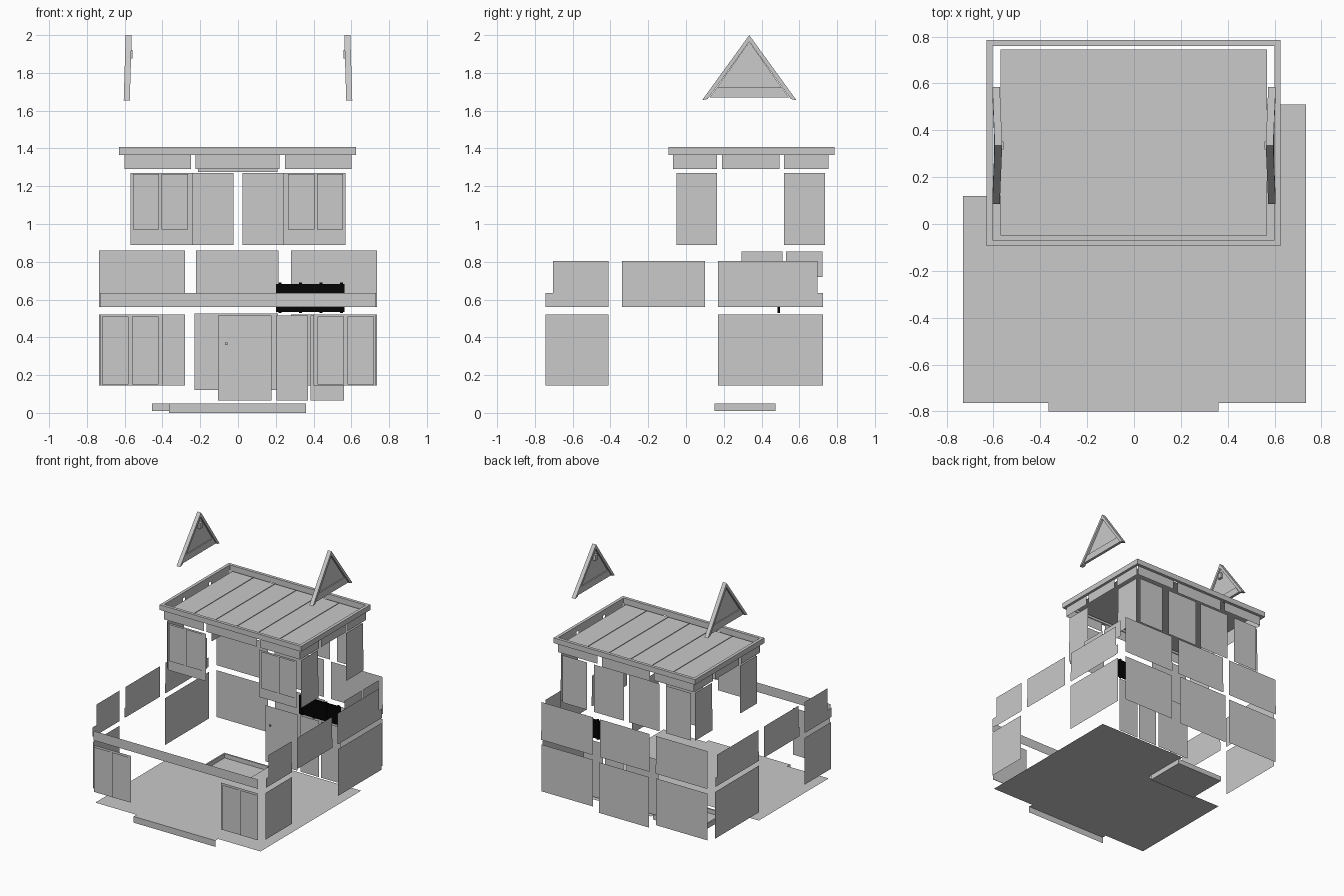
import bpy, bmesh
from mathutils import Vector

if "Cube" in bpy.data.objects:
    bpy.data.objects.remove(bpy.data.objects["Cube"], do_unlink=True)


def material(name, value):
    m = bpy.data.materials.new(name)
    m.use_nodes = True
    color = (value, value, value, 1)
    m.diffuse_color = color
    m.node_tree.nodes["Principled BSDF"].inputs["Base Color"].default_value = color
    return m


GREY = material("plain grey", 0.585)
BLACK = material("railing black", 0.001)


def finish(name, bm, mat=GREY):
    bmesh.ops.recalc_face_normals(bm, faces=bm.faces)
    mesh = bpy.data.meshes.new(name)
    bm.to_mesh(mesh)
    bm.free()
    mesh.materials.append(mat)
    obj = bpy.data.objects.new(name, mesh)
    bpy.context.collection.objects.link(obj)
    return obj


def box(name, x, y, z, mat=GREY):
    """Box from three (low, high) ranges."""
    bm = bmesh.new()
    bmesh.ops.create_cube(bm, size=1)
    for v in bm.verts:
        v.co = Vector([(r[0] + r[1]) / 2 + c * (r[1] - r[0])
                       for r, c in zip((x, y, z), v.co)])
    return finish(name, bm, mat)


def outline(name, points):
    """Single flat face."""
    bm = bmesh.new()
    bm.faces.new([bm.verts.new(p) for p in points])
    mesh = bpy.data.meshes.new(name)
    bm.to_mesh(mesh)
    bm.free()
    mesh.materials.append(GREY)
    bpy.context.collection.objects.link(bpy.data.objects.new(name, mesh))


def sheet_y(name, x, y, z):
    """Upright sheet across x; faces away from the middle of the house."""
    pts = [(x[0], y, z[0]), (x[1], y, z[0]), (x[1], y, z[1]), (x[0], y, z[1])]
    outline(name, pts if y < 0 else pts[::-1])


def sheet_x(name, x, y, z):
    """Upright sheet across y; faces away from the middle of the house."""
    pts = [(x, y[0], z[0]), (x, y[1], z[0]), (x, y[1], z[1]), (x, y[0], z[1])]
    outline(name, pts if x > 0 else pts[::-1])


def prism(name, points, offset):
    """Extrude a closed outline along an offset."""
    bm = bmesh.new()
    face = bm.faces.new([bm.verts.new(p) for p in points])
    ext = bmesh.ops.extrude_face_region(bm, geom=[face])
    moved = [g for g in ext["geom"] if isinstance(g, bmesh.types.BMVert)]
    bmesh.ops.translate(bm, verts=moved, vec=offset)
    return finish(name, bm)


def ring(name, x, y, z, w):
    """Rectangular frame with walls of width w."""
    box(name + "_front", x, (y[0], y[0] + w), z)
    box(name + "_back", x, (y[1] - w, y[1]), z)
    inner = (y[0] + w, y[1] - w)
    box(name + "_right", (x[0], x[0] + w), inner, z)
    box(name + "_left", (x[1] - w, x[1]), inner, z)


def mirrored(s, r):
    return r if s > 0 else (-r[1], -r[0])


# Floor with a corner notch, front step and sunken entry tray
floor = [(-.73, -.765), (-.365, -.765), (-.365, -.8), (.36, -.8), (.36, -.765),
         (.735, -.765), (.735, .51), (-.05, .51), (-.05, .12), (-.73, .12)]
outline("floor", [(x, y, .05) for x, y in floor])
sheet_y("front_step_riser", (-.365, .36), -.8, (0, .05))
box("entry_tray_base", (-.455, -.04), (.15, .475), (.01, .016))
ring("entry_tray_rim", (-.455, -.04), (.15, .475), (.01, .05), .012)

LOW, MID, BAND = (.145, .52), (.56, .805), (.56, .635)
SIDE, FRONT, BACK = .766, -.785, .78

for s, side in ((-1, "right"), (1, "left")):
    # Ground storey side walls
    for part, y in (("front", (-.745, -.41)), ("back", (.17, .725))):
        sheet_x(f"ground_{part}_wall_{side}", s * SIDE, y, LOW)
    # Middle storey side walls with sill bands
    for part, y, yb in (("front", (-.705, -.41), (-.745, -.41)),
                        ("middle", (-.34, .1), (-.34, .1)),
                        ("back", (.17, .695), (.17, .725))):
        sheet_x(f"middle_{part}_wall_{side}", s * (SIDE - .004), y, MID)
        sheet_x(f"middle_{part}_band_{side}", s * (SIDE + .002), yb, BAND)
    # Ground front walls with paired shutters
    sheet_y(f"ground_front_panel_{side}", mirrored(s, (.4, .728)), FRONT, LOW)
    for x in ((.42, .56), (.58, .72)):
        sheet_y(f"ground_shutter_{side}", mirrored(s, x), FRONT - .01, (.15, .51))
    # Back walls of the two lower storeys
    wall = mirrored(s, (.28, .737))
    sheet_y(f"ground_back_wall_{side}", wall, BACK, LOW)
    sheet_y(f"middle_back_wall_{side}", wall, BACK, (.56, .86))
    sheet_y(f"middle_back_band_{side}", wall, BACK + .005, BAND)
    # Upper storey walls and shutters
    sheet_y(f"upper_front_wall_{side}", mirrored(s, (.237, .57)), -.07, (.89, 1.27))
    for x in ((.265, .405), (.418, .555)):
        sheet_y(f"upper_shutter_{side}", mirrored(s, x), -.08, (.97, 1.265))
    for part, x in (("inner", (.023, .29)), ("outer", (.35, .57))):
        sheet_y(f"upper_back_{part}_wall_{side}", mirrored(s, x), .752, (.89, 1.27))
    for part, y in (("front", (-.05, .165)), ("back", (.52, .735))):
        sheet_x(f"upper_{part}_wall_{side}", s * .593, y, (.89, 1.27))
        sheet_x(f"upper_{part}_sill_{side}", s * .597, y, (.89, 1.06))
    # Frieze under the eaves
    for y in ((-.07, .165), (.19, .495), (.52, .755)):
        sheet_x(f"frieze_{side}", s * .605, y, (1.29, 1.365))
    for part, y in (("front", -.075), ("back", .762)):
        sheet_y(f"frieze_{part}_{side}", mirrored(s, (.25, .602)), y, (1.29, 1.365))

# Middle pieces along the front and back
sheet_y("middle_front_band", (-.73, .73), FRONT - .005, BAND)
sheet_y("middle_back_wall_centre", (-.222, .215), BACK, (.56, .86))
sheet_y("middle_back_band_centre", (-.222, .215), BACK + .005, BAND)
sheet_y("frieze_front_centre", (-.225, .22), -.075, (1.29, 1.365))
sheet_y("frieze_back_centre", (-.213, .21), .762, (1.275, 1.365))

# Slatted back door
sheet_y("back_door", (-.23, .212), .8, (.12, .525))
for i in range(6):
    z = .13 + i * .065
    sheet_y("back_door_slat", (-.222, .206), .803, (z, z + .062))

# Interior partitions and end returns
for x in ((-.105, .178), (.205, .37), (.385, .56)):
    sheet_y("partition", x, .5, (.065, .515))
sheet_x("partition_return", .74, (.295, .51), (.76, .855))
sheet_x("partition_return_back", .74, (.53, .722), (.72, .855))
box("door_knob", (-.068, -.056), (.488, .498), (.36, .372))

# Black railing with posts
box("railing_panel", (.2, .565), (.486, .496), (.535, .683), BLACK)
for i in range(4):
    x = .215 + i * .108
    box("railing_post", (x, x + .016), (.484, .498), (.53, .69), BLACK)

# Flat roof with parapet and thin standing seams
ring("roof_parapet", (-.63, .625), (-.093, .785), (1.365, 1.407), .025)
outline("roof_deck", [(-.57, -.05, 1.37), (.567, -.05, 1.37),
                      (.567, .745, 1.37), (-.57, .745, 1.37)])
for i in range(1, 6):
    sheet_x("roof_seam", -.571 + i * .19, (-.05, .745), (1.37, 1.374))


# Floating gable trims, leaning slightly inward
def gable_points(pairs, x, s):
    return [(s * (x - (z - 1.655) * .03), y, z) for y, z in pairs]


for s, side in ((-1, "right"), (1, "left")):
    leg = [(.085, 1.655), (.335, 2.0), (.335, 1.965), (.115, 1.662)]
    for end, pts in (("front", leg), ("back", [(.67 - y, z) for y, z in leg])):
        prism(f"gable_leg_{end}_{side}", gable_points(pts, .605, s), (-s * .032, 0, 0))
    tri = [(.13, 1.675), (.335, 1.965), (.54, 1.675)]
    prism(f"gable_panel_{side}", gable_points(tri, .59, s), (-s * .006, 0, 0))
    rail = [(.125, 1.67), (.165, 1.725), (.505, 1.725), (.545, 1.67)]
    prism(f"gable_rail_{side}", gable_points(rail, .598, s), (-s * .022, 0, 0))
    box(f"gable_boss_{side}", mirrored(s, (.558, .58)), (.318, .352), (1.875, 1.92))
